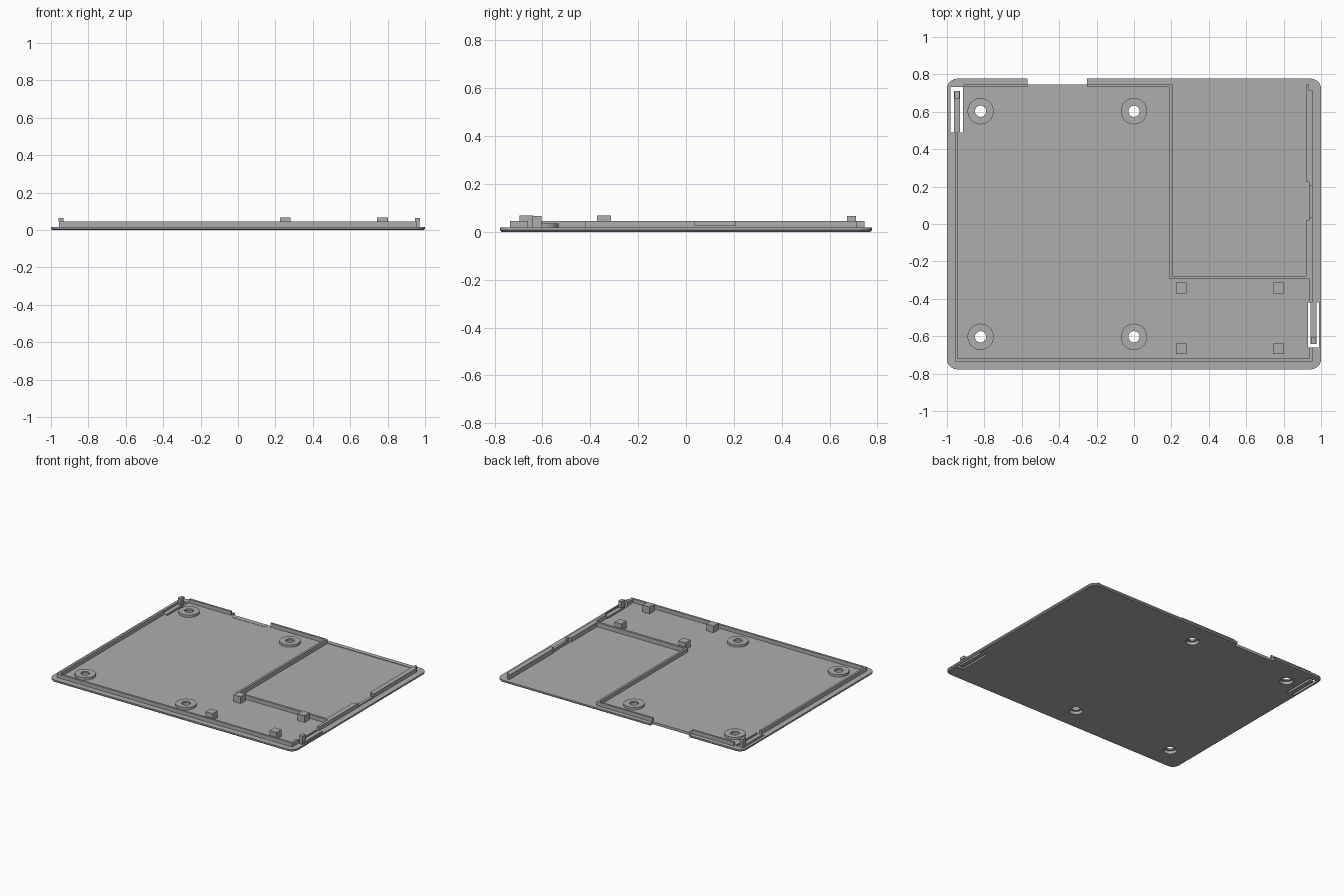
import bpy, bmesh, math
from mathutils import Vector

cube = bpy.data.objects.get("Cube")
if cube:
    bpy.data.objects.remove(cube, do_unlink=True)

grey = bpy.data.materials.new("plain_grey")
grey.use_nodes = True
colour = (0.42, 0.42, 0.42, 1)
grey.diffuse_color = colour
grey.node_tree.nodes["Principled BSDF"].inputs["Base Color"].default_value = colour

FLOOR, LIP, WALL, POST = 0.017, 0.026, 0.045, 0.067


def finish(name, bm):
    bmesh.ops.recalc_face_normals(bm, faces=bm.faces)
    mesh = bpy.data.meshes.new(name)
    bm.to_mesh(mesh)
    bm.free()
    mesh.materials.append(grey)
    obj = bpy.data.objects.new(name, mesh)
    bpy.context.collection.objects.link(obj)
    return obj


def box(name, x0, x1, y0, y1, z0, z1):
    bm = bmesh.new()
    bmesh.ops.create_cube(bm, size=1)
    for v in bm.verts:
        v.co = Vector(((x0 + x1) / 2 + v.co.x * (x1 - x0),
                       (y0 + y1) / 2 + v.co.y * (y1 - y0),
                       (z0 + z1) / 2 + v.co.z * (z1 - z0)))
    return finish(name, bm)


def lathe(name, x, y, profile, sides=40):
    bm = bmesh.new()
    rings = []
    for i in range(sides):
        a = math.tau * i / sides
        rings.append([bm.verts.new((x + r * math.cos(a), y + r * math.sin(a), z))
                      for r, z in profile])
    n = len(profile)
    for i in range(sides):
        a, b = rings[i], rings[(i + 1) % sides]
        for j in range(n):
            k = (j + 1) % n
            bm.faces.new((a[j], b[j], b[k], a[k]))
    obj = finish(name, bm)
    for p in obj.data.polygons:
        p.use_smooth = abs(p.normal.z) < 0.5
    obj.data.set_sharp_from_angle(angle=math.radians(35))
    return obj


def cylinder(name, x, y, r, z0, z1):
    bm = bmesh.new()
    bmesh.ops.create_cone(bm, cap_ends=True, segments=40, radius1=r, radius2=r, depth=z1 - z0)
    bmesh.ops.translate(bm, verts=bm.verts, vec=(x, y, (z0 + z1) / 2))
    return finish(name, bm)


# Base plate: rounded outline with a small chamfer underneath
def outline(bm, inset, z, hx=1.0, hy=0.777, r=0.055, steps=8):
    verts = []
    for q, (sx, sy) in enumerate(((1, 1), (-1, 1), (-1, -1), (1, -1))):
        for i in range(steps + 1):
            a = math.pi / 2 * (q + i / steps)
            verts.append(bm.verts.new((sx * (hx - r) + (r - inset) * math.cos(a),
                                       sy * (hy - r) + (r - inset) * math.sin(a), z)))
    return verts


bm = bmesh.new()
levels = [outline(bm, 0.007, 0), outline(bm, 0, 0.007), outline(bm, 0, FLOOR)]
for low, high in zip(levels, levels[1:]):
    for i in range(len(low)):
        k = (i + 1) % len(low)
        bm.faces.new((low[i], low[k], high[k], high[i]))
bm.faces.new(levels[0])
bm.faces.new(levels[-1])
plate = finish("base_plate", bm)

# Cut the rear notch, the shallow bay, the clip slots and the screw holes
bosses = [(x, y) for x in (-0.82, 0) for y in (0.603, -0.603)]
cutters = [box("notch_cutter", -0.57, -0.25, 0.745, 0.9, -0.1, 0.1),
           box("bay_cutter", 0.2, 0.925, -0.285, 0.745, 0.013, 0.1),
           box("right_slot_cutter", -0.98, -0.915, 0.49, 0.732, -0.1, 0.1),
           box("left_slot_cutter", 0.93, 0.99, -0.66, -0.42, -0.1, 0.1)]
cutters += [cylinder("screw_cutter", x, y, 0.045, -0.1, 0.1) for x, y in bosses]
for cutter in cutters:
    cutter.hide_render = True
    cutter.hide_set(True)
    mod = plate.modifiers.new(cutter.name, 'BOOLEAN')
    mod.operation = 'DIFFERENCE'
    mod.solver = 'EXACT'
    mod.object = cutter
bpy.context.view_layer.update()
cut_mesh = bpy.data.meshes.new_from_object(
    plate.evaluated_get(bpy.context.evaluated_depsgraph_get()))
plate.modifiers.clear()
plate.data = cut_mesh
for cutter in cutters:
    bpy.data.objects.remove(cutter, do_unlink=True)

# Screw bosses with counterbores below
for x, y in bosses:
    lathe("screw_boss", x, y, [(0.045, 0.012), (0.045, 0.022), (0.03, 0.022),
                               (0.03, 0.034), (0.07, 0.034), (0.07, 0.012)])

# Perimeter walls
Z = 0.012
box("front_wall", -0.957, 0.955, -0.735, -0.72, Z, WALL)
box("right_wall", -0.957, -0.942, -0.72, 0.49, Z, WALL)
box("rear_wall_outer", -0.912, -0.57, 0.732, 0.746, Z, WALL)
box("rear_wall_inner", -0.25, 0.19, 0.732, 0.746, Z, WALL)
box("notch_ledge", -0.545, -0.277, 0.71, 0.745, Z, 0.019)
box("left_wall_front", 0.936, 0.955, -0.42, 0.037, Z, WALL)
box("left_wall_rear", 0.936, 0.955, 0.207, 0.715, Z, WALL)
box("left_wall_sill", 0.936, 0.955, 0.037, 0.207, Z, LIP)
box("left_corner_wall", 0.936, 0.955, -0.72, -0.66, Z, WALL)

# Ribs around the bay
box("bay_side_rib", 0.19, 0.206, -0.295, 0.746, Z, WALL)
box("bay_front_rib", 0.206, 0.936, -0.295, -0.279, Z, WALL)
box("bay_left_rib_rear", 0.919, 0.936, 0.225, 0.745, Z, WALL)
box("bay_left_rib_front", 0.919, 0.936, -0.279, 0.02, Z, WALL)

# Support posts
for x in (0.253, 0.772):
    for y in (-0.342, -0.667):
        box("support_post", x - 0.029, x + 0.029, y - 0.029, y + 0.029, Z, POST)

# Spring clips: arm in the slot and a hook with an overhanging head
for side, cx, root, tip in (("right", -0.947, 0.49, 0.71), ("left", 0.96, -0.42, -0.642)):
    s = 1 if tip > root else -1
    span = sorted((root - s * 0.002, tip))
    hook = sorted((tip, tip - s * 0.038))
    box(side + "_clip_arm", cx - 0.016, cx + 0.016, *span, 0, FLOOR)
    box(side + "_clip_stem", cx - 0.01, cx + 0.01, *hook, FLOOR, WALL)
    box(side + "_clip_head", cx - 0.013, cx + 0.013, *hook, WALL, 0.065)
